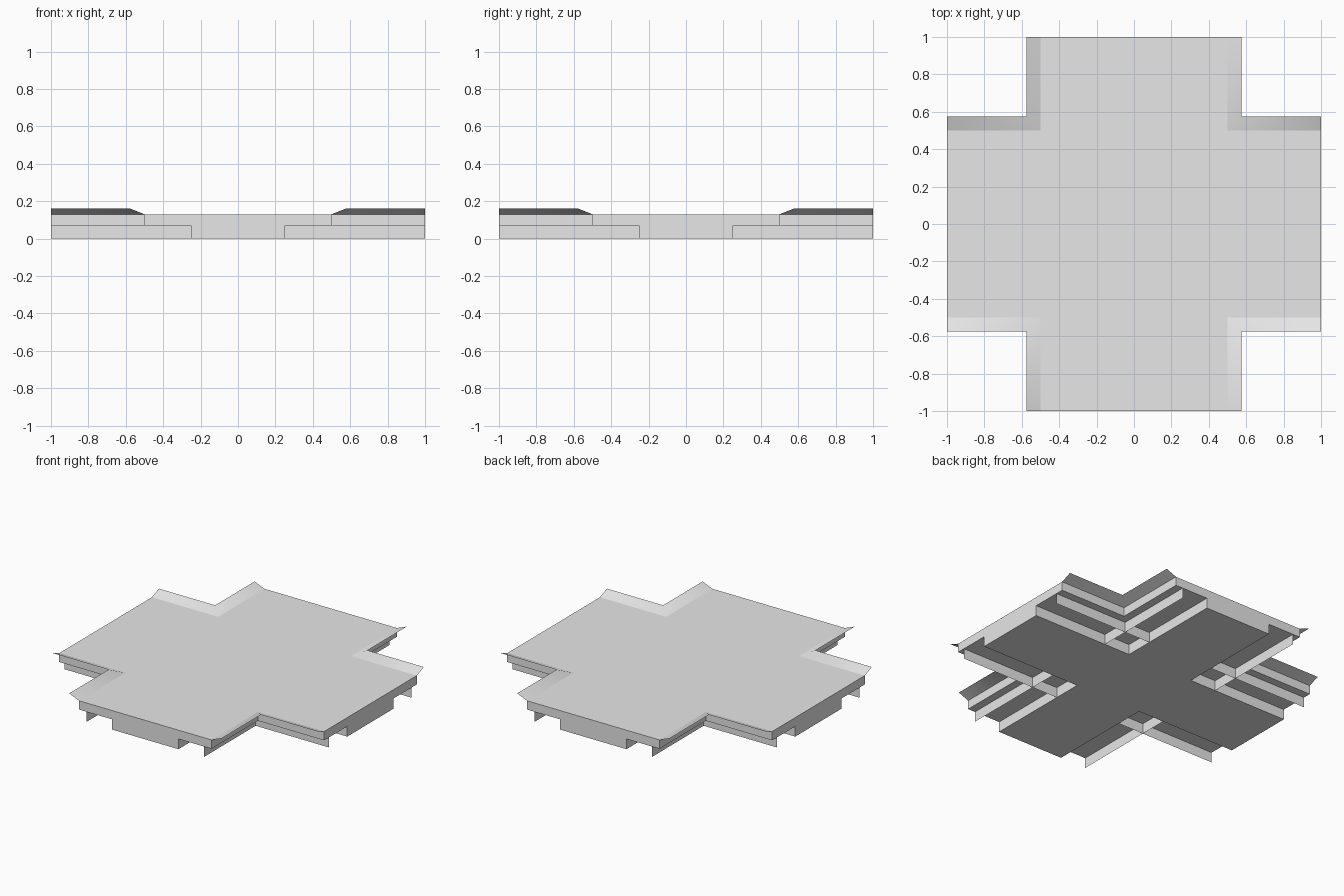
import bpy
import bmesh
from math import pi
from mathutils import Matrix, Vector

cube = bpy.data.objects.get("Cube")
if cube:
    bpy.data.objects.remove(cube, do_unlink=True)

# Key heights and half-widths
DECK_TOP, DECK_BASE, LIP_TOP = 0.13, 0.07, 0.16
DECK_HALF, CORE_HALF, RIB, LIP = 0.5, 0.25, 0.445, 0.575

grey = bpy.data.materials.new("plain_grey")
colour = (0.8, 0.8, 0.8, 1.0)
grey.diffuse_color = colour
grey.use_nodes = True
grey.node_tree.nodes["Principled BSDF"].inputs["Base Color"].default_value = colour


def finish(bm, name):
    mesh = bpy.data.meshes.new(name)
    bm.to_mesh(mesh)
    bm.free()
    mesh.materials.append(grey)
    obj = bpy.data.objects.new(name, mesh)
    bpy.context.collection.objects.link(obj)
    return obj


def turns():
    return [Matrix.Rotation(k * pi / 2, 3, "Z") for k in range(4)]


def cross_prism(name, half, low, high, cap_top=True):
    """Plus-shaped slab whose arms reach one unit from the centre."""
    bm = bmesh.new()
    corners = [(1, -half), (1, half), (half, half)]
    ring = [bm.verts.new(t @ Vector((x, y, low))) for t in turns() for x, y in corners]
    base = bm.faces.new(ring)
    top = bmesh.ops.extrude_face_region(bm, geom=[base], use_keep_orig=True)["geom"]
    for v in [g for g in top if isinstance(g, bmesh.types.BMVert)]:
        v.co.z = high
    bmesh.ops.recalc_face_normals(bm, faces=bm.faces[:])
    if not cap_top:
        caps = [f for f in bm.faces if f.normal.z > 0.9]
        bmesh.ops.delete(bm, geom=caps, context="FACES_ONLY")
    return finish(bm, name)


def corner_sheets(name, path_a, path_b):
    """Thin strip between two paths, repeated around the four notches."""
    bm = bmesh.new()
    for t in turns():
        a = [bm.verts.new(t @ Vector(p)) for p in path_a]
        b = [bm.verts.new(t @ Vector(p)) for p in path_b]
        for i in range(len(a) - 1):
            bm.faces.new((a[i], a[i + 1], b[i + 1], b[i]))
    return finish(bm, name)


def notch(half, z):
    return [(1, half, z), (half, half, z), (half, 1, z)]


# Deck slab and the narrower core beneath it
cross_prism("deck", DECK_HALF, DECK_BASE, DECK_TOP)
cross_prism("core", CORE_HALF, 0, DECK_BASE, cap_top=False)

# Flared lips along the notch edges
lips = corner_sheets("flared_lips", notch(DECK_HALF, DECK_TOP), notch(LIP, LIP_TOP))
for poly in lips.data.polygons:
    poly.use_smooth = True

# Hanging ribs that cross near each inner corner and end on the core
for name, ends in (("ribs_lengthwise", [(1, RIB), (CORE_HALF, RIB)]),
                   ("ribs_crosswise", [(RIB, CORE_HALF), (RIB, 1)])):
    corner_sheets(name, [(x, y, 0) for x, y in ends],
                  [(x, y, DECK_BASE) for x, y in ends])
